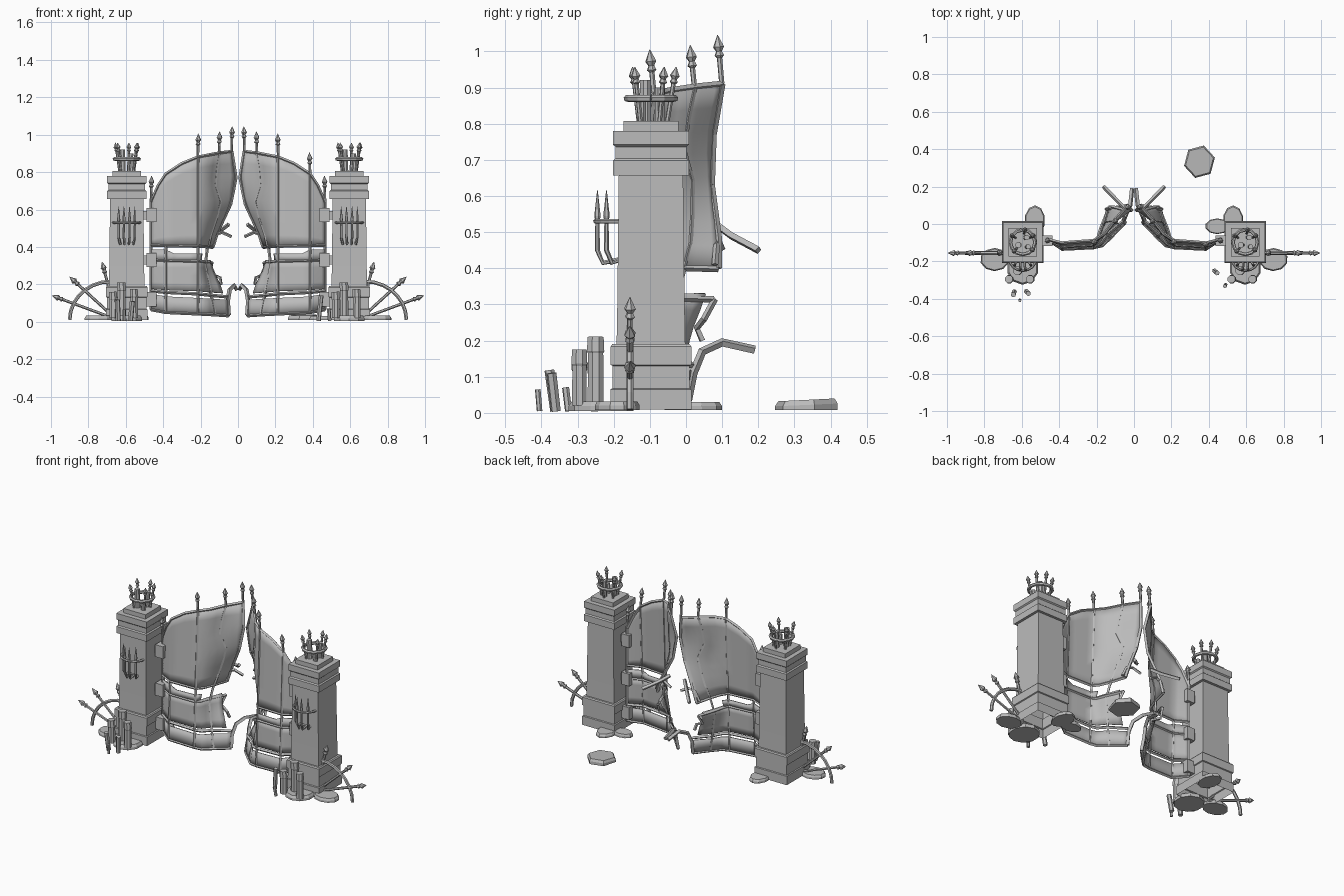
import bpy, bmesh, math
from mathutils import Vector

if "Cube" in bpy.data.objects:
    bpy.data.objects.remove(bpy.data.objects["Cube"])

stone = bpy.data.materials.new("plain_grey")
stone.diffuse_color = (0.5, 0.5, 0.5, 1)
stone.use_nodes = True
stone.node_tree.nodes["Principled BSDF"].inputs["Base Color"].default_value = stone.diffuse_color


def make(name, bm):
    bmesh.ops.recalc_face_normals(bm, faces=bm.faces)
    me = bpy.data.meshes.new(name)
    bm.to_mesh(me)
    bm.free()
    me.materials.append(stone)
    ob = bpy.data.objects.new(name, me)
    bpy.context.collection.objects.link(ob)
    return ob


def loft(bm, rings, floor=True):
    """Skin a list of vertex rings and close the ends."""
    n = len(rings[0])
    for a, b in zip(rings, rings[1:]):
        for i in range(n):
            j = (i + 1) % n
            bm.faces.new((a[i], a[j], b[j], b[i]))
    if floor:
        bm.faces.new(rings[0][::-1])
    bm.faces.new(rings[-1])


def tube(bm, pts, r, sides=6):
    """Sweep a polygon along points; r is one radius or one per point."""
    pts = [Vector(p) for p in pts]
    radii = r if isinstance(r, (list, tuple)) else [r] * len(pts)
    d = (pts[1] - pts[0]).normalized()
    u = d.orthogonal().normalized()
    rings = []
    for i, p in enumerate(pts):
        nd = (pts[min(i + 1, len(pts) - 1)] - pts[max(i - 1, 0)]).normalized()
        u = d.rotation_difference(nd) @ u
        d = nd
        v = d.cross(u)
        rings.append([bm.verts.new(p + radii[i] * (u * math.cos(a) + v * math.sin(a)))
                      for a in (math.tau * (k + .5) / sides for k in range(sides))])
    loft(bm, rings)


def spear(bm, base, tip, r=.007, head=.06):
    """Rod with a collar and a pointed head."""
    a, b = Vector(base), Vector(tip)
    d = (b - a).normalized()
    tube(bm, [a, b - d * head], r)
    tube(bm, [b - d * k * head for k in (1.05, .95, .75, .55, 0)],
         [r, r * 1.8, r * 1.1, r * 2.1, .001], 6)


def stack(bm, cx, cy, levels):
    """Square profile lofted through (half width, z) levels, open underneath."""
    loft(bm, [[bm.verts.new((cx + sx * h, cy + sy * h, z))
               for sx, sy in ((-1, -1), (1, -1), (1, 1), (-1, 1))] for h, z in levels], False)


def box(bm, x0, x1, y0, y1, z0, z1):
    loft(bm, [[bm.verts.new((x, y, z)) for x, y in ((x0, y0), (x1, y0), (x1, y1), (x0, y1))]
              for z in (z0, z1)])


def slab(bm, cx, cy, rx, ry, z0, z1, sides=10, turn=.3, tilt=0):
    """Worn flat ground stone."""
    loft(bm, [[bm.verts.new((cx + rx * k * math.cos(a), cy + ry * k * math.sin(a),
                             z + (tilt * math.sin(a) if z > z0 else 0)))
               for a in (turn + math.tau * i / sides for i in range(sides))]
              for k, z in ((1, z0), (1, z0 + (z1 - z0) * .5), (.9, z1))])


def lerp(table, t):
    """Piecewise linear lookup in rows of (key, values...)."""
    for a, b in zip(table, table[1:]):
        if t <= b[0]:
            k = max(0, (t - a[0]) / (b[0] - a[0]))
            return [p + (q - p) * k for p, q in zip(a[1:], b[1:])]
    return list(table[-1][1:])


# Warped gate leaf: torn free edge and its neighbouring bar, as z, x, y
FREE = [(.03, .05, .005), (.17, .06, .02), (.22, .09, .03), (.32, .14, .08), (.41, .135, .09),
        (.48, .11, .09), (.63, .04, .07), (.77, .012, .075), (.915, .035, .1)]
INNER = [(.03, .12, -.07), (.32, .18, -.03), (.45, .15, .01), (.63, .09, .02),
         (.74, .125, -.01), (.91, .10, .025)]
TOP = [(0, .64), (.5, .73), (1, .79), (1.5, .845), (2, .88), (3, .902), (4, .91)]
BOTTOM = [(0, .065), (1, .05), (2, .042), (4, .032)]


def leaf(s, z):
    inner = lerp(INNER, z)
    sag = -.045 * (1 - z)                      # lower part bulges forward
    y2 = -.083 + sag
    cols = [(0, .465, -.08), (1, .385, -.092 + sag), (2, .215, y2),
            (2.5, .215 * .5 + inner[0] * .5, (y2 + inner[1]) / 2 - .018),
            (3, *inner), (4, *lerp(FREE, z))]
    x, y = lerp(cols, s)
    return Vector((x, y, z))


def sheet(name, m, s0, s1, low, high, rows):
    bm = bmesh.new()
    n = round((s1 - s0) * 4)
    grid = []
    for i in range(n + 1):
        s = s0 + (s1 - s0) * i / n
        a, b = low(s), high(s)
        col = [leaf(s, a + (b - a) * j / rows) for j in range(rows + 1)]
        grid.append([bm.verts.new((m * p.x, p.y, p.z)) for p in col])
    for a, b in zip(grid, grid[1:]):
        for j in range(rows):
            bm.faces.new((a[j], b[j], b[j + 1], a[j + 1]))
    ob = make(name, bm)
    mod = ob.modifiers.new("thickness", 'SOLIDIFY')
    mod.thickness = .006
    mod.offset = 0
    bpy.context.view_layer.objects.active = ob
    ob.select_set(True)
    bpy.ops.object.shade_smooth_by_angle(angle=math.radians(35))
    ob.select_set(False)


def top(s):
    return lerp(TOP, s)[0]


def bottom(s):
    return lerp(BOTTOM, s)[0]


def build_side(m, side):
    cx, cy = m * .595, -.097

    # Pillar with stepped base and cap
    bm = bmesh.new()
    stack(bm, cx, cy, [(.112, .01), (.112, .065), (.106, .068), (.106, .13), (.112, .133),
                       (.112, .183), (.107, .19), (.095, .19), (.093, .3), (.089, .657),
                       (.105, .657), (.105, .698), (.098, .704), (.098, .736),
                       (.105, .742), (.105, .78), (.076, .78), (.076, .807)])
    make(side + "_pillar", bm)

    # Crown of spears held by a ring, with stubs in the middle
    bm = bmesh.new()
    tube(bm, [(cx + .066 * math.cos(a), cy + .066 * math.sin(a), .87)
              for a in (math.tau * i / 12 for i in range(13))], .01)
    for a in (.55, 1.4, 2.6, 3.95, 5.6):
        c, n = math.cos(a), math.sin(a)
        spear(bm, (cx + .045 * c, cy + .045 * n, .8), (cx + .071 * c, cy + .071 * n, .957), .0065, .045)
    for dx, dy, h, r in ((-.02, -.015, .92, .016), (.018, .025, .90, .015), (.025, -.025, .865, .013)):
        tube(bm, [(cx + dx, cy + dy, .8), (cx + dx * 1.2, cy + dy, h)], r, 8)
    make(side + "_crown", bm)

    # Pronged wall bracket
    bm = bmesh.new()
    for dx, y in ((-.043, -.22), (-.015, -.245), (.015, -.245), (.043, -.22)):
        x = cx + dx
        tube(bm, [(cx + dx * .8, -.18, .425), (cx + dx * .8, y + .015, .415), (x, y, .45),
                  (x, y, .53), (x, y, .545), (x, y, .615)], [.007, .007, .007, .006, .009, .001])
    tube(bm, [(cx + .072 * math.cos(a), -.185 - .065 * math.sin(a), .53)
              for a in (math.pi * i / 8 for i in range(9))], .007)
    make(side + "_wall_bracket", bm)

    # Fan of spears on the outer side
    bm = bmesh.new()
    y = -.155
    tube(bm, [(m * (.68 + .22 * math.cos(a)), y, .01 + .205 * math.sin(a))
              for a in (math.pi / 2 * i / 7 for i in range(8))], .01)
    for x0, z0, x1, z1 in ((.67, .1, .727, .32), (.67, .03, .9, .24), (.67, .02, .995, .14)):
        spear(bm, (m * x0, y, z0), (m * x1, y, z1), .008, .06)
    make(side + "_spear_fan", bm)

    # Hinges
    bm = bmesh.new()
    for z in (.12, .33, .57):
        h = .038
        box(bm, *sorted((m * .437, m * .49)), -.118, -.062, z - h, z + h)
        box(bm, *sorted((m * .48, m * .52)), -.105, -.075, z - h * .6, z + h * .6)
    make(side + "_hinges", bm)

    # Gate sheets
    sheet(side + "_upper_panel", m, 0, 4, lambda s: .41 - .012 * s / 4, top, 8)
    sheet(side + "_gap_panel", m, 0, 2.5, lambda s: .325, lambda s: .385 - .02 * (s > 1.2), 1)
    sheet(side + "_middle_panel", m, 0, 3.75, lambda s: .175 - .006 * s, lambda s: .33, 4)
    sheet(side + "_lower_panel", m, 0, 4, bottom, lambda s: bottom(s) + .085, 2)

    # Gate rails and uprights
    bm = bmesh.new()

    def bar(pts, r=.009):
        tube(bm, [(m * p[0], p[1], p[2]) for p in pts], r, 4)
    steps = [i / 2 for i in range(9)]
    for f in (top, bottom, lambda s: .41 - .003 * s, lambda s: .33 - .004 * s,
              lambda s: .165 - .008 * s):
        bar([leaf(s, f(s)) for s in steps])
    for s in (0, 1, 2, 3):
        end = .41 if s == 1 and m < 0 else top(s)
        bar([leaf(s, bottom(s) + (end - bottom(s)) * k / 10) for k in range(11)], .008)
    bar([leaf(4, z) for z in (.40, .48, .55, .63, .7, .77, .85, .91)], .01)
    # Torn and bent ends
    bar([(.15, .08, .41), (.125, .085, .465), (.085, .09, .478), (.035, .10, .455)])
    bar([(.05, .085, .52), (.09, .125, .49), (.163, .20, .45)], .011)
    bar([(.14, .08, .315), (.15, .05, .26), (.095, .03, .235), (.09, .045, .2)])
    bar([(.05, .005, .035), (.055, .02, .11), (.045, .045, .17), (.02, .10, .195), (.01, .19, .175)], .012)
    make(side + "_gate_frame", bm)

    # Finials along the arched top
    bm = bmesh.new()
    for s, h in ((0, .14), (1, .115), (2, .125), (3, .115), (4, .135)):
        if s == 1 and m < 0:
            continue
        p = leaf(s, top(s))
        spear(bm, (m * p.x, p.y, p.z), (m * (p.x - .003), p.y - .012, p.z + h), .0075, .06)
    make(side + "_finials", bm)

    # Ground stones, tucked partly under the pillar
    bm = bmesh.new()
    slab(bm, m * .53, .02, .055, .08, .008, .03)
    slab(bm, m * .745, -.19, .078, .062, .008, .032)
    slab(bm, cx, -.235, .085, .09, .005, .032)
    if m > 0:
        slab(bm, .445, -.012, .065, .042, .008, .03)
    make(side + "_ground_stones", bm)

    # Candle stubs in front of the pillar, same order on both sides
    bm = bmesh.new()
    for dx, y, h, r in ((-.072, -.295, .16, .022), (.04, -.295, .175, .022), (-.027, -.25, .21, .024)):
        x = cx + dx
        tube(bm, [(x, y, .02), (x, y, h - .045), (x, y, h - .04), (x - .002, y, h)],
             [r, r * .95, r * 1.08, r], 8)
    make(side + "_candles", bm)


build_side(-1, "left")
build_side(1, "right")

# Leaning broken stubs
bm = bmesh.new()
for a, b, r in (((-.64, -.362, .005), (-.645, -.378, .118), .014),
                ((-.575, -.36, .005), (-.565, -.372, .11), .014),
                ((-.61, -.405, .005), (-.61, -.41, .065), .008),
                ((.49, -.325, .005), (.485, -.333, .07), .01),
                ((.43, -.25, .005), (.445, -.262, .14), .013)):
    tube(bm, [a, b], r, 6)
make("broken_stubs", bm)

# Loose paving stone behind the gate
bm = bmesh.new()
slab(bm, .35, .333, .085, .09, .008, .036, 6, .25, .004)
make("loose_stone", bm)
